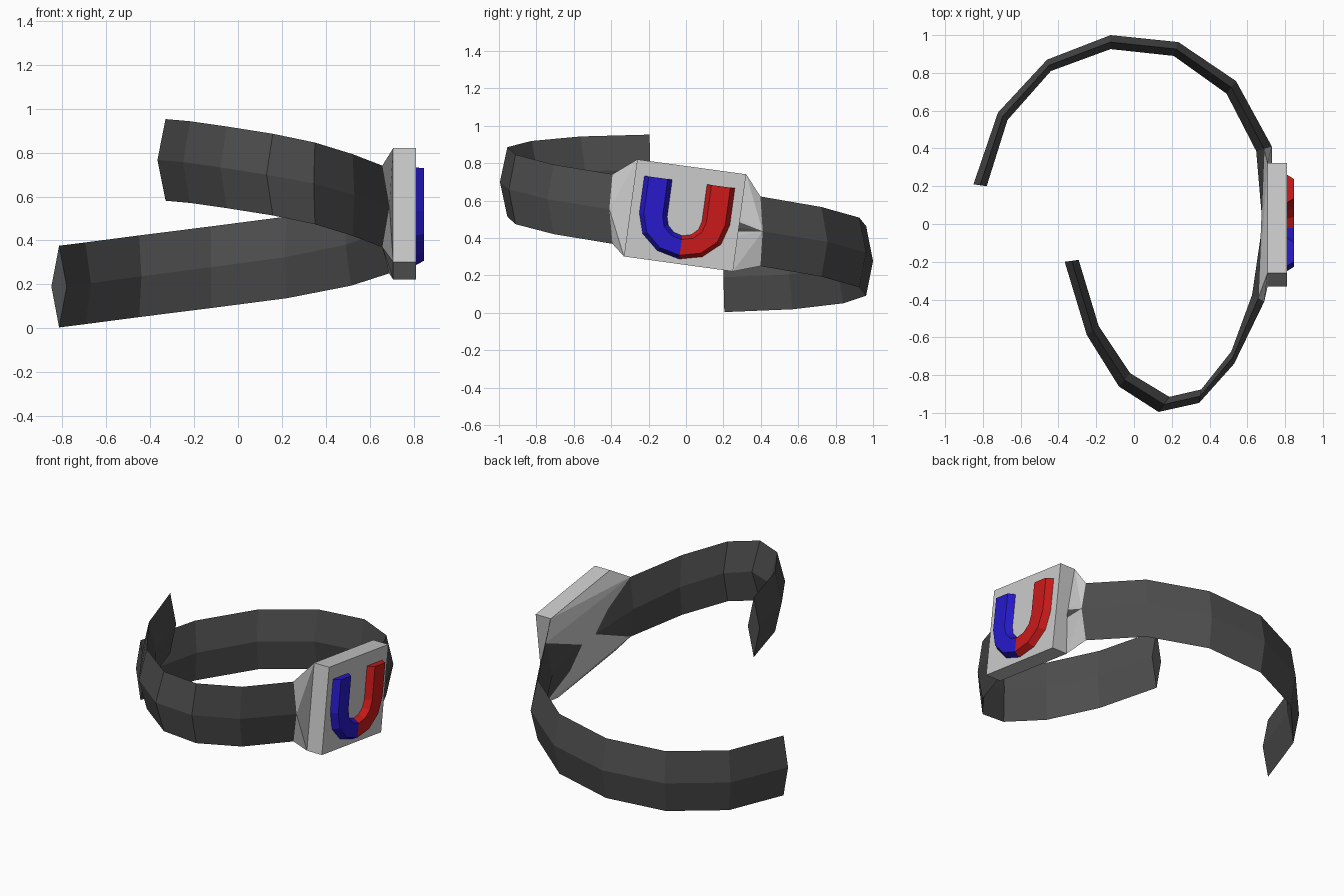
import bpy, bmesh, math
from mathutils import Matrix, Vector

if "Cube" in bpy.data.objects:
    bpy.data.objects.remove(bpy.data.objects["Cube"])


def material(name, rgb):
    m = bpy.data.materials.new(name)
    m.diffuse_color = (*rgb, 1)
    m.use_nodes = True
    m.node_tree.nodes["Principled BSDF"].inputs["Base Color"].default_value = m.diffuse_color
    return m


def add(name, bm, mat=None):
    bmesh.ops.recalc_face_normals(bm, faces=bm.faces)
    me = bpy.data.meshes.new(name)
    bm.to_mesh(me)
    bm.free()
    if mat:
        me.materials.append(mat)
    ob = bpy.data.objects.new(name, me)
    bpy.context.collection.objects.link(ob)
    return ob


def loft(name, sections, mat):
    """Skin a row of four-point sections and cap both ends."""
    bm = bmesh.new()
    rings = [[bm.verts.new(p) for p in s] for s in sections]
    for a, b in zip(rings, rings[1:]):
        for i in range(4):
            j = (i + 1) % 4
            bm.faces.new((a[i], a[j], b[j], b[i]))
    bm.faces.new(rings[0])
    bm.faces.new(rings[-1])
    return add(name, bm, mat)


# Open band: diamond section along a twisted, open loop
# (outer x, outer y, inner x, inner y, centre z)
path = [
    (-.85, .21, -.78, .20, .19), (-.72, .59, -.67, .55, .205),
    (-.46, .87, -.44, .81, .237), (-.124, 1.0, -.124, .926, .278),
    (.235, .963, .21, .89, .323), (.54, .757, .49, .69, .38),
    (.73, .41, .647, .386, .436), (.73, 0, .68, 0, .495),
    (.69, -.41, .625, -.376, .555), (.53, -.74, .515, -.675, .607),
    (.345, -.947, .356, -.876, .66), (.13, -.995, .187, -.915, .70),
    (-.08, -.86, -.02, -.79, .733), (-.25, -.587, -.187, -.54, .757),
    (-.367, -.20, -.293, -.19, .767)]
H = .186
sections = []
for ox, oy, ix, iy, z in path:
    cx, cy = (ox + ix) / 2, (oy + iy) / 2
    sections.append([Vector(p) for p in
                     ((ox, oy, z), (cx, cy, z + H), (ix, iy, z), (cx, cy, z - H))])
loft("band", sections, material("dark_grey", (.075, .075, .075)))

# Tilted frame of the face plate: local x = depth, y = width, z = height
tilt = Matrix.Translation((0, -.005, .521)) @ Matrix.Rotation(math.radians(-7.8), 4, 'X')
plate_grey = material("light_grey", (.6, .6, .6))

# Square face plate
W, T = .294, .262
bm = bmesh.new()
bmesh.ops.create_cube(bm, size=1, matrix=tilt @ Matrix.Translation((.758, 0, 0))
                      @ Matrix.Diagonal((.104, 2 * W, 2 * T, 1)))
add("face_plate", bm, plate_grey)

# Flared mount joining the plate back to the band
bm = bmesh.new()
for y in (-W, W):
    for z in (-T, T):
        bm.verts.new(tilt @ Vector((.707, y, z)))
for s in (sections[6], sections[8]):
    for i in (0, 1, 3):
        bm.verts.new(s[i])
bmesh.ops.convex_hull(bm, input=bm.verts)
add("plate_mount", bm, plate_grey)

# Horseshoe magnet: two mirrored halves with chamfered front edges
profile = [(0, .807), (.17, .848), (.83, .848), (1, .807)]  # across width, depth


def magnet_half(name, side, mat):
    rails = [((.092, .18), (.246, .18))]
    for k in range(4):
        a = math.radians(30 * k)
        c, s = math.cos(a), math.sin(a)
        rails.append(((.092 * c, -.02 - .088 * s), (.246 * c, -.02 - .217 * s)))
    rows = []
    for inner, outer in rails:
        p, q = Vector(inner), Vector(outer)
        row = []
        for t, x in profile:
            u = p.lerp(q, t)
            row.append(tilt @ Vector((x, side * u.x, u.y)))
        rows.append(row)
    loft(name, rows, mat)


magnet_half("magnet_red_half", 1, material("red", (.6, .01, .01)))
magnet_half("magnet_blue_half", -1, material("blue", (.02, .01, .6)))
